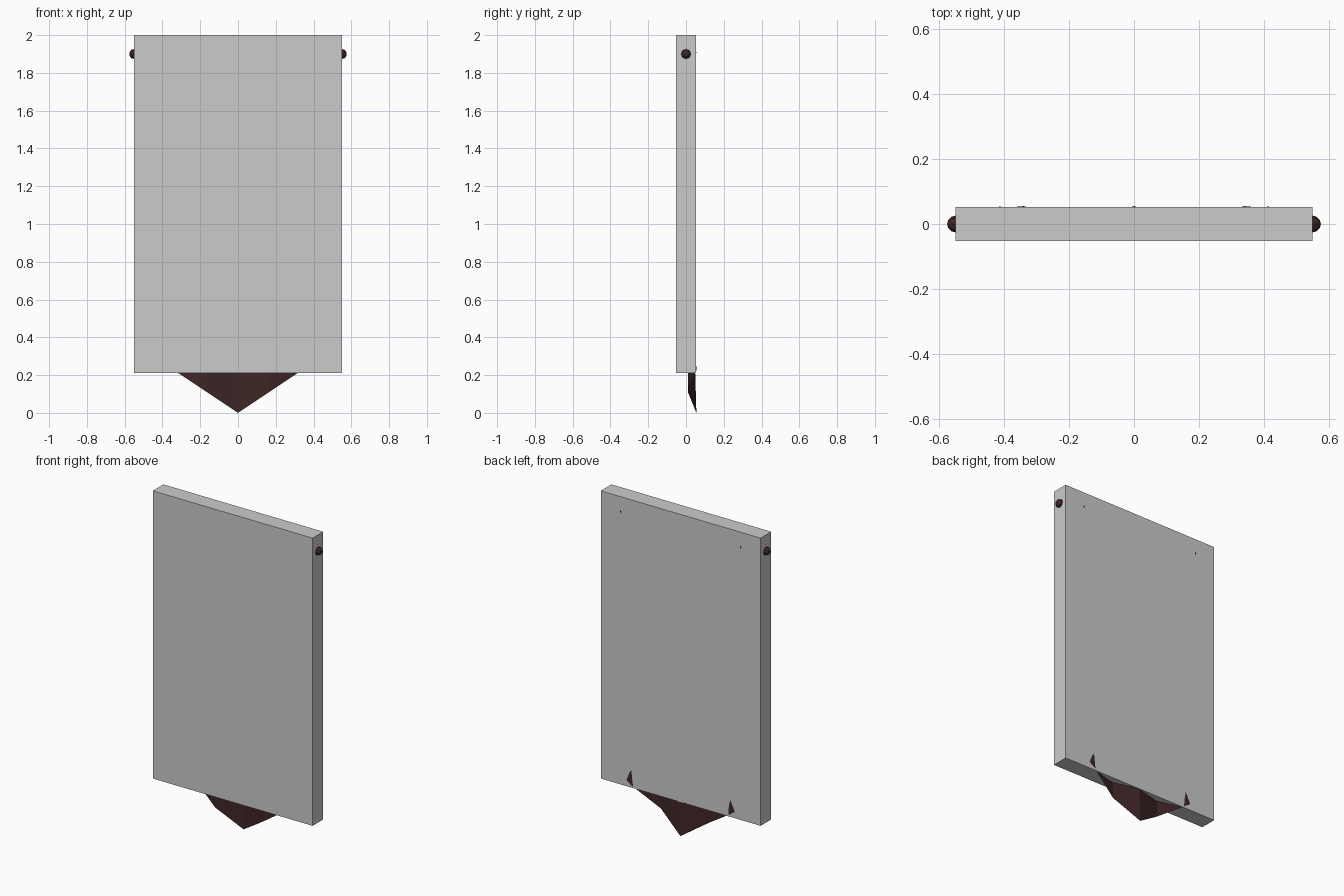
import bpy, bmesh, math
from mathutils import Matrix

if "Cube" in bpy.data.objects:
    bpy.data.objects.remove(bpy.data.objects["Cube"])


def material(name, rgb):
    m = bpy.data.materials.new(name)
    m.diffuse_color = (*rgb, 1)
    m.use_nodes = True
    m.node_tree.nodes["Principled BSDF"].inputs["Base Color"].default_value = m.diffuse_color
    return m


grey = material("light grey", (0.6, 0.6, 0.6))
maroon = material("dark maroon", (0.05, 0.019, 0.019))


def finish(name, bm, mat):
    mesh = bpy.data.meshes.new(name)
    bm.to_mesh(mesh)
    bm.free()
    mesh.materials.append(mat)
    ob = bpy.data.objects.new(name, mesh)
    bpy.context.collection.objects.link(ob)
    return ob


# Flat slab enclosing the banner
bm = bmesh.new()
bmesh.ops.create_cube(bm, size=1, matrix=Matrix.Translation((0, 0, 1.105))
                      @ Matrix.Diagonal((1.1, 0.104, 1.79, 1)))
finish("slab", bm, grey)

# Folded cloth: pleats flare towards a pointed lower edge
half = [(0.0, 0.055), (0.165, 0.01), (0.34, 0.055), (0.45, 0.045)]
pleats = [(-x, y) for x, y in half[:0:-1]] + half
bm = bmesh.new()
columns = []
for x, y in pleats:
    low = abs(x) * 0.667
    columns.append([bm.verts.new((x, y * (1 - t), low + (1.88 - low) * t))
                    for t in (0, 0.33, 0.67, 1)])
for a, b in zip(columns, columns[1:]):
    for i in range(3):
        bm.faces.new((a[i], b[i], b[i + 1], a[i + 1]))
finish("banner_cloth", bm, maroon)

# Horizontal rod with faceted end knobs
along_x = Matrix.Rotation(math.pi / 2, 4, "Y")
bm = bmesh.new()
bmesh.ops.create_cone(bm, cap_ends=True, segments=8, radius1=0.018, radius2=0.018,
                      depth=1.1, matrix=Matrix.Translation((0, 0, 1.9)) @ along_x)
finish("rod", bm, maroon)
for side, label in ((-1, "left"), (1, "right")):
    bm = bmesh.new()
    bmesh.ops.create_uvsphere(bm, u_segments=8, v_segments=6, radius=0.026,
                              matrix=Matrix.Translation((side * 0.55, 0, 1.9)) @ along_x)
    finish(label + "_knob", bm, maroon)

    # Hanging ring around the rod
    bpy.ops.mesh.primitive_torus_add(major_segments=12, minor_segments=6,
                                     major_radius=0.04, minor_radius=0.009,
                                     location=(side * 0.413, 0.006, 1.907),
                                     rotation=(0, math.pi / 2, 0))
    ring = bpy.context.object
    ring.name = label + "_ring"
    ring.data.materials.append(maroon)
